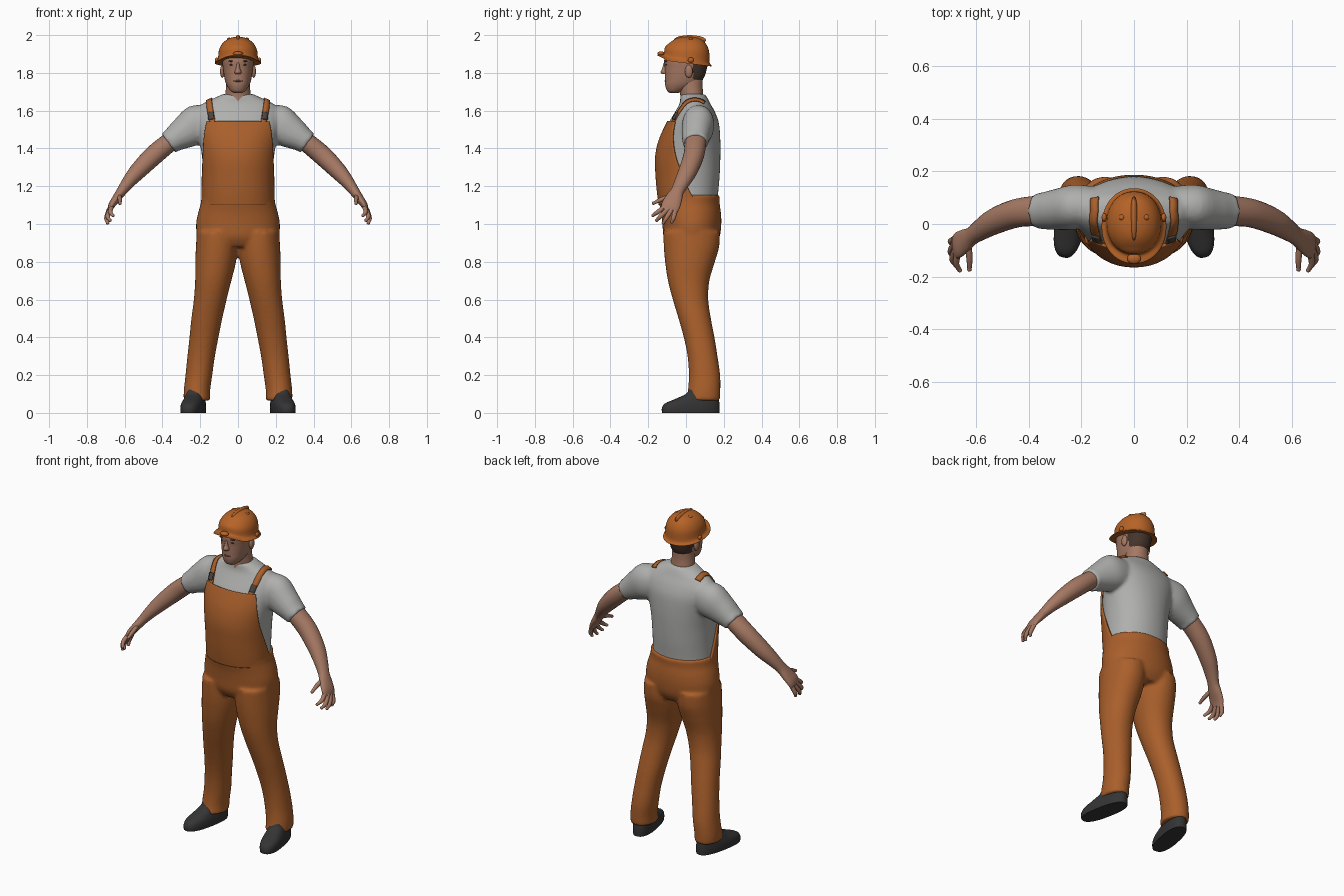
import bpy, bmesh, math
from mathutils import Vector, Matrix
from mathutils.bvhtree import BVHTree

if "Cube" in bpy.data.objects:
    bpy.data.objects.remove(bpy.data.objects["Cube"])


def material(name, r, g, b):
    m = bpy.data.materials.new(name)
    m.diffuse_color = (r, g, b, 1)
    m.use_nodes = True
    m.node_tree.nodes["Principled BSDF"].inputs["Base Color"].default_value = m.diffuse_color
    return m


ORANGE = material("orange cloth", 0.40, 0.115, 0.024)
HELMET = material("orange plastic", 0.47, 0.125, 0.02)
GREY = material("grey shirt", 0.43, 0.43, 0.42)
SKIN = material("skin", 0.38, 0.19, 0.125)
LIP = material("lips", 0.25, 0.11, 0.08)
HAIR = material("brown hair", 0.06, 0.035, 0.025)
BLACK = material("black leather", 0.035, 0.035, 0.036)
BUCKLE = material("dark buckle", 0.07, 0.06, 0.055)


def flat(rows):
    """Horizontal sections from (z, centre x, front y, back y, half width)."""
    return [(Vector((cx, (f + b) / 2, z)), Vector((rx, 0, 0)), Vector((0, (b - f) / 2, 0)))
            for z, cx, f, b, rx in rows]


def tube(rows):
    """Sections across a path from (x, y, z, half height, half depth)."""
    pts = [Vector(r[:3]) for r in rows]
    out = []
    for i, r in enumerate(rows):
        t = (pts[min(i + 1, len(pts) - 1)] - pts[max(i - 1, 0)]).normalized()
        v = (Vector((0, 1, 0)) - t * t.y).normalized()
        out.append((pts[i], v.cross(t) * r[3], v * r[4]))
    return out


def refine(secs, sub):
    """Catmull-Rom interpolation of sections."""
    out = []
    for i in range(len(secs) - 1):
        a, b, c, d = secs[max(i - 1, 0)], secs[i], secs[i + 1], secs[min(i + 2, len(secs) - 1)]
        for k in range(sub):
            t = k / sub
            out.append(tuple(0.5 * (2 * q + (r - p) * t + (2 * p - 5 * q + 4 * r - s) * t * t
                                    + (3 * q - p - 3 * r + s) * t ** 3)
                             for p, q, r, s in zip(a, b, c, d)))
    return out + [secs[-1]]


def ring_point(sec, a, p):
    c, s = math.cos(a), math.sin(a)
    return (sec[0] + sec[1] * math.copysign(abs(c) ** (2 / p), c)
            + sec[2] * math.copysign(abs(s) ** (2 / p), s))


def loft(bm, secs, n=32, sub=4, p=2.1, side=1):
    rings = []
    for sec in refine(secs, sub):
        pts = [ring_point(sec, math.tau * i / n, p) for i in range(n)]
        rings.append([bm.verts.new((v.x * side, v.y, v.z)) for v in pts])
    for a, b in zip(rings, rings[1:]):
        for i in range(n):
            bm.faces.new((a[i], a[(i + 1) % n], b[(i + 1) % n], b[i]))
    bm.faces.new(rings[0])
    bm.faces.new(rings[-1])


def blob(bm, loc, scale):
    bmesh.ops.create_uvsphere(bm, u_segments=16, v_segments=10, radius=1,
                              matrix=Matrix.LocRotScale(Vector(loc), None, Vector(scale)))


def finish(bm, name, *mats, voxel=0, thick=0):
    bmesh.ops.recalc_face_normals(bm, faces=bm.faces)
    me = bpy.data.meshes.new(name)
    bm.to_mesh(me)
    bm.free()
    for m in mats:
        me.materials.append(m)
    for f in me.polygons:
        f.use_smooth = True
    me.set_sharp_from_angle(angle=math.radians(50))
    ob = bpy.data.objects.new(name, me)
    bpy.context.collection.objects.link(ob)
    if voxel:  # fuse overlapping volumes into one skin
        r = ob.modifiers.new("fuse", 'REMESH')
        r.mode, r.voxel_size, r.use_smooth_shade = 'VOXEL', voxel, True
        s = ob.modifiers.new("soften", 'SMOOTH')
        s.factor, s.iterations = 0.5, 5
    if thick:
        s = ob.modifiers.new("thickness", 'SOLIDIFY')
        s.thickness, s.offset = thick, 0
    return ob


# shirt: torso and sleeves
torso = flat([(1.08, 0, -.13, .165, .183), (1.16, 0, -.142, .17, .182), (1.25, 0, -.15, .178, .183),
              (1.35, 0, -.153, .182, .19), (1.44, 0, -.135, .182, .205), (1.53, 0, -.095, .175, .225),
              (1.59, 0, -.06, .155, .225), (1.635, 0, -.035, .13, .19), (1.665, 0, -.03, .115, .13),
              (1.688, 0, -.03, .10, .08)])
bm = bmesh.new()
loft(bm, torso, 48)
for s in (1, -1):
    loft(bm, tube([(.13, .07, 1.54, .09, .07), (.22, .065, 1.525, .105, .085), (.29, .055, 1.48, .085, .078),
                   (.345, .05, 1.445, .066, .07), (.368, .05, 1.428, .063, .068)]), side=s)
shirt = finish(bm, "shirt", GREY, voxel=.01)

# trousers: pelvis and legs
bm = bmesh.new()
loft(bm, flat([(.88, 0, -.09, .15, .20), (.93, 0, -.118, .178, .217), (1.0, 0, -.125, .187, .222),
               (1.06, 0, -.132, .185, .211), (1.11, 0, -.143, .178, .197), (1.155, 0, -.152, .18, .193)]), 48)
for s in (1, -1):
    loft(bm, flat([(.065, .218, 0, .18, .07), (.12, .217, .01, .182, .07), (.2, .207, .015, .181, .071),
                   (.3, .195, .008, .167, .073), (.4, .18, -.012, .151, .077), (.5, .165, -.04, .132, .082),
                   (.6, .147, -.07, .118, .087), (.7, .131, -.096, .124, .096), (.8, .118, -.111, .153, .108),
                   (.88, .112, -.118, .176, .111), (.96, .11, -.12, .18, .108)]), side=s)
finish(bm, "trousers", ORANGE, voxel=.01)

# bib: front shell over the torso, narrowing upwards
edge = [(1.10, 105), (1.17, 92), (1.30, 75), (1.42, 60), (1.545, 43)]
fine = refine(torso, 12)
bm = bmesh.new()
rows = []
for c, u, v in fine:
    if not 1.10 <= c.z <= 1.545:
        continue
    for (z0, a0), (z1, a1) in zip(edge, edge[1:]):
        if z0 <= c.z <= z1:
            half = math.radians(a0 + (a1 - a0) * (c.z - z0) / (z1 - z0))
    sec = (c, u * (1 + .006 / u.length), v * (1 + .006 / v.length))
    rows.append([bm.verts.new(ring_point(sec, -math.pi / 2 + half * (i / 20 - 1), 2.1)) for i in range(41)])
for a, b in zip(rows, rows[1:]):
    for i in range(40):
        bm.faces.new((a[i], a[i + 1], b[i + 1], b[i]))
finish(bm, "bib", ORANGE, thick=.01)

# straps and buckles: ribbons laid on the shirt
bpy.context.view_layer.update()
skin = BVHTree.FromObject(shirt, bpy.context.evaluated_depsgraph_get())


def ribbon(name, pts, width, lift, mat):
    bm = bmesh.new()
    for s in (1, -1):
        prev = None
        for i in range((len(pts) - 1) * 6 + 1):
            k = min(i // 6, len(pts) - 2)
            c = Vector(pts[k]).lerp(Vector(pts[k + 1]), i / 6 - k)
            row = []
            for w in (-width, 0, width):
                loc, nor, _, _ = skin.find_nearest(Vector(((c.x + w) * s, c.y, c.z)))
                row.append(bm.verts.new(loc + nor * lift))
            if prev:
                for j in (0, 1):
                    bm.faces.new((prev[j], prev[j + 1], row[j + 1], row[j]))
            prev = row
    finish(bm, name, mat, thick=.008)


ribbon("straps", [(.138, -.08, 1.535), (.146, -.06, 1.58), (.158, -.01, 1.65), (.16, .05, 1.68),
                  (.156, .11, 1.655)], .018, .004, ORANGE)
ribbon("buckles", [(.143, -.07, 1.555), (.148, -.055, 1.595)], .017, .010, BUCKLE)

# arms, hands and fingers
bm = bmesh.new()
fingers = [[(.67, -.115, 1.09), (.676, -.15, 1.063), (.662, -.175, 1.045)],
           [(.678, -.095, 1.08), (.69, -.135, 1.04), (.678, -.155, 1.02)],
           [(.683, -.077, 1.075), (.697, -.105, 1.03), (.69, -.12, 1.006)],
           [(.682, -.057, 1.07), (.696, -.067, 1.03), (.692, -.075, 1.012)],
           [(.63, -.075, 1.15), (.625, -.13, 1.13), (.625, -.172, 1.11)]]
for s in (1, -1):
    loft(bm, tube([(.29, .055, 1.485, .05, .055), (.37, .05, 1.427, .051, .057), (.45, .04, 1.36, .052, .054),
                   (.53, .01, 1.28, .045, .049), (.58, -.02, 1.222, .035, .041), (.615, -.045, 1.175, .027, .035),
                   (.64, -.062, 1.14, .023, .044), (.668, -.08, 1.10, .018, .05), (.68, -.088, 1.07, .012, .044)]),
         24, side=s)
    for f in fingers:
        loft(bm, tube([(*q, r, r) for q, r in zip(f, (.013, .012, .008))]), 10, 3, side=s)
        blob(bm, (f[2][0] * s, f[2][1], f[2][2]), (.009, .009, .009))
finish(bm, "arms", SKIN)

# head and neck, hair at the back by rule
bm = bmesh.new()
loft(bm, flat([(1.62, 0, -.035, .10, .072), (1.68, 0, -.03, .092, .068), (1.73, 0, -.04, .088, .063),
               (1.79, 0, -.05, .09, .06)]))
loft(bm, flat([(1.694, 0, -.085, -.04, .022), (1.705, 0, -.1, -.01, .04), (1.735, 0, -.11, .055, .06),
               (1.77, 0, -.111, .092, .071), (1.82, 0, -.112, .11, .079), (1.87, 0, -.115, .118, .083),
               (1.92, 0, -.10, .11, .075)]), 64, 8, p=2.2)
loft(bm, flat([(1.795, 0, -.128, -.09, .015), (1.805, 0, -.134, -.09, .018), (1.825, 0, -.126, -.09, .011),
               (1.855, 0, -.117, -.09, .008)]), 16)
for s in (1, -1):
    blob(bm, (.083 * s, .015, 1.808), (.012, .021, .034))
for f in bm.faces:
    c = f.calc_center_median()
    f.material_index = int(c.z > 1.765 and c.y > .037)
finish(bm, "head", SKIN, HAIR)

# brows, eyes and lips
bm = bmesh.new()
for s in (1, -1):
    blob(bm, (.034 * s, -.106, 1.862), (.019, .006, .0035))
    blob(bm, (.033 * s, -.104, 1.843), (.011, .005, .0045))
finish(bm, "brows_and_eyes", HAIR)
bm = bmesh.new()
blob(bm, (0, -.108, 1.757), (.024, .006, .005))
finish(bm, "lips", LIP)

# helmet: brim and dome, visor raised at the front
bm = bmesh.new()
loft(bm, [(Vector((0, y, z)), Vector((rx, 0, 0)), Vector((0, ry, -k))) for y, z, rx, ry, k in
          [(-.008, 1.852, .123, .143, .018), (-.006, 1.857, .121, .141, .018), (.003, 1.872, .107, .122, .016),
           (.005, 1.92, .101, .117, .006), (.007, 1.955, .083, .098, 0), (.01, 1.978, .055, .07, 0),
           (.01, 1.989, .026, .035, 0), (.01, 1.992, .003, .004, 0)]], 48)
for v in bm.verts:
    v.co.z += .35 * max(0, -.09 - v.co.y)
blob(bm, (0, .02, 1.973), (.015, .086, .027))
blob(bm, (0, -.132, 1.902), (.026, .02, .012))
for s in (1, -1):
    blob(bm, (.046 * s, .025, 1.977), (.012, .012, .010))
    blob(bm, (.113 * s, .025, 1.868), (.010, .016, .014))
finish(bm, "helmet", HELMET)

# shoes, toes turned outwards
bm = bmesh.new()
d = Vector((-.06, .30, 0)).normalized()
w = Vector((d.y, -d.x, 0))
for s in (1, -1):
    loft(bm, [(Vector((.237, .025, 0)) + d * off + Vector((0, 0, z)), w * rx, d * ry) for z, off, rx, ry in
              [(0, 0, .056, .154), (.025, 0, .058, .155), (.05, .008, .056, .146), (.075, .035, .05, .115),
               (.10, .06, .046, .085), (.13, .065, .042, .07)]], p=2.5, side=s)
finish(bm, "shoes", BLACK)
